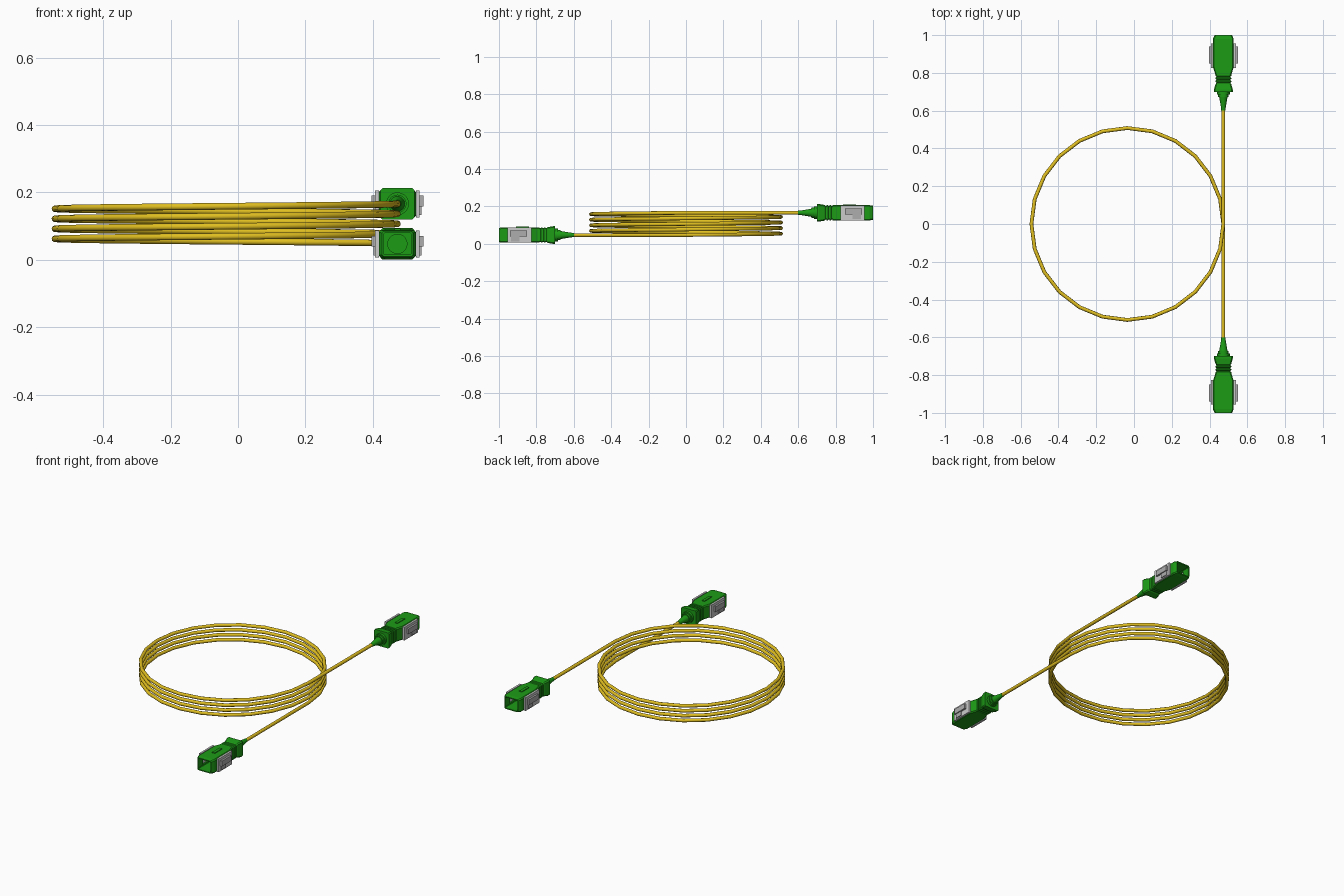
import bpy, bmesh, math

if "Cube" in bpy.data.objects:
    bpy.data.objects.remove(bpy.data.objects["Cube"])

CX = 0.473                      # x of the straight cable and both plugs
Z_LOW, Z_HIGH = 0.047, 0.166    # heights of the two cable ends


def material(name, color):
    m = bpy.data.materials.new(name)
    m.diffuse_color = color
    m.use_nodes = True
    m.node_tree.nodes["Principled BSDF"].inputs["Base Color"].default_value = m.diffuse_color
    return m


GREEN = material("green_plastic", (0.012, 0.33, 0.008, 1))
YELLOW = material("yellow_jacket", (0.75, 0.52, 0.015, 1))
WHITE = material("white_plastic", (0.95, 0.95, 0.95, 1))
GREY = material("grey_clip", (0.42, 0.42, 0.42, 1))


def finish(name, bm, mat, smooth=False):
    bmesh.ops.recalc_face_normals(bm, faces=bm.faces)
    me = bpy.data.meshes.new(name)
    bm.to_mesh(me)
    bm.free()
    ob = bpy.data.objects.new(name, me)
    bpy.context.collection.objects.link(ob)
    if mat:
        me.materials.append(mat)
    if smooth:
        bpy.ops.object.select_all(action='DESELECT')
        ob.select_set(True)
        bpy.context.view_layer.objects.active = ob
        bpy.ops.object.shade_smooth_by_angle(angle=math.radians(35))
    return ob


def chamfered(w, h, c=0.006):
    return [(w, h - c), (w - c, h), (c - w, h), (-w, h - c),
            (-w, c - h), (c - w, -h), (w - c, -h), (w, c - h)]


def circle(r, n=20):
    return [(r * math.cos(2 * math.pi * i / n), r * math.sin(2 * math.pi * i / n)) for i in range(n)]


def loft(name, sections, z, s, mat, smooth=False):
    """Skin a list of (y, outline) sections and cap both ends."""
    bm = bmesh.new()
    rings = [[bm.verts.new((CX + x, s * y, z + h)) for x, h in pts] for y, pts in sections]
    n = len(rings[0])
    for a, b in zip(rings, rings[1:]):
        for i in range(n):
            bm.faces.new((a[i], a[(i + 1) % n], b[(i + 1) % n], b[i]))
    bm.faces.new(rings[0])
    bm.faces.new(rings[-1])
    return finish(name, bm, mat, smooth)


def boxes(name, spans, z, s, mat):
    """Boxes given as (x0, x1, y0, y1, z0, z1) relative to the plug axis."""
    bm = bmesh.new()
    for x0, x1, y0, y1, z0, z1 in spans:
        v = bmesh.ops.create_cube(bm, size=1)["verts"]
        for p in v:
            p.co = (CX + (x0 + x1) / 2 + p.co.x * (x1 - x0),
                    s * ((y0 + y1) / 2 + p.co.y * (y1 - y0)),
                    z + (z0 + z1) / 2 + p.co.z * (z1 - z0))
    return finish(name, bm, mat)


def both_sides(spans):
    return spans + [(-b, -a, c, d, e, f) for a, b, c, d, e, f in spans]


def plug(tag, z, s):
    # Hollow housing: flared grip, ribs, straight sleeve, then back inside
    outer = [(0.70, .050, .047), (0.712, .050, .047), (0.74, .042, .042)]
    for y in (0.746, 0.762, 0.778):
        outer += [(y, .037, .037), (y + .004, .037, .037),
                  (y + .005, .042, .041), (y + .012, .042, .041)]
    outer += [(0.83, .055, .041), (0.98, .055, .041), (1.0, .046, .038)]
    secs = [(y, chamfered(w, h)) for y, w, h in outer]
    secs += [(1.0, chamfered(.041, .032, .003)), (0.98, chamfered(.046, .033, .003)),
             (0.83, chamfered(.046, .033, .003))]
    housing = loft(tag + "_housing", secs, z, s, GREEN)

    # Side windows through the sleeve
    cutter = boxes(tag + "_window_cutter", [(-.07, .07, .845, .945, -.027, .027)], z, s, None)
    cutter.hide_render = True
    cutter.hide_viewport = True
    cutter.display_type = 'WIRE'
    mod = housing.modifiers.new("windows", 'BOOLEAN')
    mod.operation = 'DIFFERENCE'
    mod.object = cutter
    mod.solver = 'EXACT'

    # White side plates and the grey L-shaped clips on them
    boxes(tag + "_side_plates", both_sides([(.0545, .066, .825, .955, -.040, .040)]), z, s, WHITE)
    boxes(tag + "_side_clips", both_sides([(.064, .077, .85, .94, -.008, .024),
                                           (.064, .071, .89, .935, -.034, -.008)]), z, s, GREY)

    # Key on top, inner ferrule boss
    boxes(tag + "_key", [(-.009, .009, .84, .91, .038, .045)], z, s, GREEN)
    loft(tag + "_inner_boss", [(0.82, circle(.03)), (0.836, circle(.03))], z, s, GREEN, True)

    # Strain relief boot with stepped collar
    boot = [(0.60, .011), (0.62, .013), (0.672, .022), (0.672, .027),
            (0.685, .027), (0.685, .034), (0.705, .034)]
    loft(tag + "_boot", [(y, circle(r)) for y, r in boot], z, s, GREEN, True)


plug("rear_plug", Z_HIGH, 1)
plug("front_plug", Z_LOW, -1)

# Cable: straight lead in, four 24-sided turns, straight lead out
R, TURNS, SEG = 0.508, 4, 24
path = [(CX, -0.62, Z_LOW)]
for i in range(TURNS * SEG + 1):
    a = 2 * math.pi * i / SEG
    t = i / (TURNS * SEG)
    path.append((CX - R + R * math.cos(a), R * math.sin(a), Z_LOW + (Z_HIGH - Z_LOW) * t))
path.append((CX, 0.62, Z_HIGH))

cu = bpy.data.curves.new("cable", 'CURVE')
cu.dimensions = '3D'
cu.bevel_depth = 0.01
cu.bevel_resolution = 3
cu.use_fill_caps = True
sp = cu.splines.new('POLY')
sp.points.add(len(path) - 1)
for p, co in zip(sp.points, path):
    p.co = (*co, 1)
cu.materials.append(YELLOW)
cable = bpy.data.objects.new("cable", cu)
bpy.context.collection.objects.link(cable)
bpy.ops.object.select_all(action='DESELECT')
cable.select_set(True)
bpy.context.view_layer.objects.active = cable
bpy.ops.object.convert(target='MESH')
bpy.ops.object.shade_smooth_by_angle(angle=math.radians(50))
